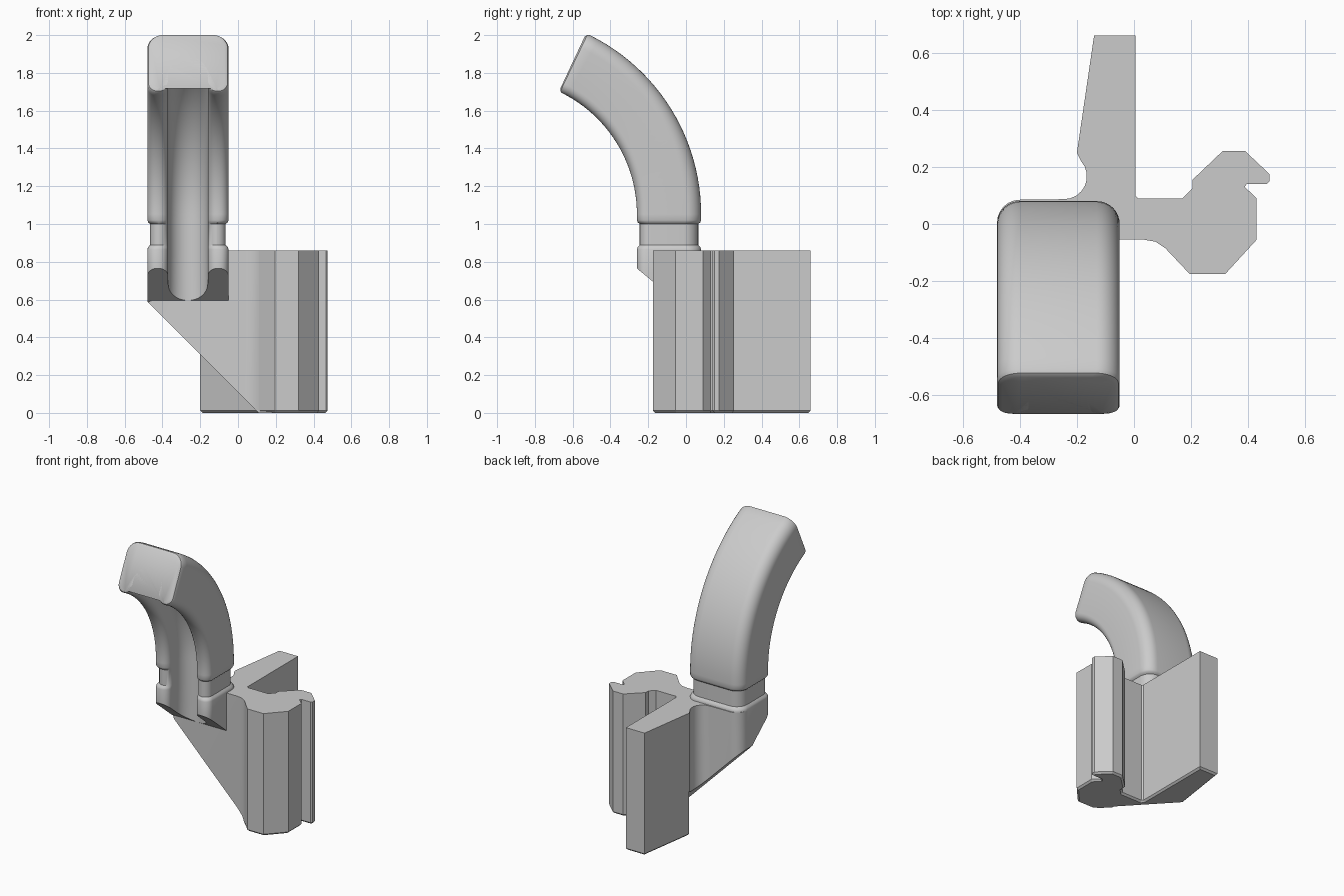
import bpy, bmesh
from math import radians, sin, cos, pi
from mathutils import Vector

cube = bpy.data.objects.get("Cube")
if cube:
    bpy.data.objects.remove(cube, do_unlink=True)

grey = bpy.data.materials.new("light grey")
grey.use_nodes = True
grey.diffuse_color = (0.6, 0.6, 0.6, 1)
grey.node_tree.nodes["Principled BSDF"].inputs["Base Color"].default_value = (0.6, 0.6, 0.6, 1)


def finish(bm, name, angle=35):
    bmesh.ops.recalc_face_normals(bm, faces=bm.faces)
    mesh = bpy.data.meshes.new(name)
    bm.to_mesh(mesh)
    bm.free()
    obj = bpy.data.objects.new(name, mesh)
    bpy.context.collection.objects.link(obj)
    mesh.materials.append(grey)
    bpy.ops.object.select_all(action='DESELECT')
    obj.select_set(True)
    bpy.context.view_layer.objects.active = obj
    bpy.ops.object.shade_smooth_by_angle(angle=radians(angle))
    return obj


def loft(rings):
    bm = bmesh.new()
    loops = [[bm.verts.new(p) for p in ring] for ring in rings]
    n = len(loops[0])
    for a, b in zip(loops, loops[1:]):
        for i in range(n):
            j = (i + 1) % n
            bm.faces.new((a[i], a[j], b[j], b[i]))
    bm.faces.new(loops[0][::-1])
    bm.faces.new(loops[-1])
    bmesh.ops.recalc_face_normals(bm, faces=bm.faces)
    return bm


def prism(outline, z0, z1):
    return loft([[(x, y, z) for x, y in outline] for z in (z0, z1)])


def cut_below(bm, point, normal):
    """Remove what lies behind the plane and cap the opening."""
    bmesh.ops.bisect_plane(bm, geom=bm.verts[:] + bm.edges[:] + bm.faces[:],
                           plane_co=point, plane_no=normal, clear_inner=True)
    bmesh.ops.holes_fill(bm, edges=[e for e in bm.edges if e.is_boundary], sides=0)


def arc(cx, cy, r, start, end, n=6):
    angles = [radians(start + (end - start) * i / n) for i in range(n + 1)]
    return [(cx + r * cos(a), cy + r * sin(a)) for a in angles]


DIAGONAL = (Vector((0.11, 0, 0)), Vector((1, 0, 1)))
TOP = 0.86

# Base: fin and hooked lobe in one extruded outline, chamfered underneath
base = prism([(-0.14, 0.66), (0.005, 0.66), (0.005, 0.1), (0.015, 0.09), (0.17, 0.09),
              (0.205, 0.125), (0.205, 0.155), (0.31, 0.255), (0.39, 0.255),
              (0.475, 0.175), (0.475, 0.15), (0.465, 0.14), (0.395, 0.14),
              (0.388, 0.13), (0.43, 0.09), (0.43, -0.055), (0.32, -0.175),
              (0.195, -0.175), (0.11, -0.085), (-0.2, 0.25)], 0, TOP)
low = [e for e in base.edges if all(v.co.z < 0.001 for v in e.verts)]
bmesh.ops.bevel(base, geom=low, offset=0.012, segments=1, affect='EDGES')
finish(base, "base_bracket", 20)

# Gusset plate carrying the arm, with a hollow fillet into the fin
outline = [(-0.2, 0.25)] + arc(-0.245, 0.167, 0.08, 42, -90, 8)
outline += arc(-0.4, 0.005, 0.08, 90, 180)
outline += arc(-0.45, -0.025, 0.03, 180, 270, 4)
outline += [(0.035, -0.055), (0.075, -0.062), (0.11, -0.085), (0.18, -0.15), (0.15, 0.05), (0.0, 0.09)]
plate = prism(outline, 0, TOP)
cut_below(plate, *DIAGONAL)
finish(plate, "gusset_plate")


# Curved arm: a U-shaped section swept up and then forward
def section(inset):
    """Half outline from groove to back, mirrored; v runs front to back."""
    side, back, front = 0.215 - inset, 0.34 - inset, inset
    r = 0.05
    half = arc(0, 0.1, 0.105, 90, 0, 8)
    half += arc(0.105 + r, front + r, r, 180, 270)
    half += arc(side - r, front + r, r, 270, 360)
    half += arc(side - 0.08, back - 0.08, 0.08, 0, 90, 8)
    return half + [(-u, v) for u, v in reversed(half[1:])]


CENTRE_Y, CENTRE_Z, INNER, CENTRE_X = -0.977, 1.052, 0.717, -0.265


def ring(angle, drop, inset):
    a = radians(angle)
    return [(CENTRE_X + u, CENTRE_Y + (INNER + v) * cos(a),
             CENTRE_Z - drop + (INNER + v) * sin(a)) for u, v in section(inset)]


rings = [ring(0, CENTRE_Z - z, inset) for z, inset in
         ((0.1, 0), (0.865, 0), (0.878, 0.004), (0.89, 0.015), (1.0, 0.015),
          (1.008, 0.005), (1.02, 0))]
BEND = 63.6
rings += [ring(BEND * i / 24, 0, 0) for i in range(25)]
rings += [ring(BEND + 0.8, 0, 0.005), ring(BEND + 1.3, 0, 0.018)]
arm = loft(rings)
cut_below(arm, Vector((0, -0.26, 0.765)), Vector((0, 0.17, 0.205)))
cut_below(arm, *DIAGONAL)
finish(arm, "curved_arm")
